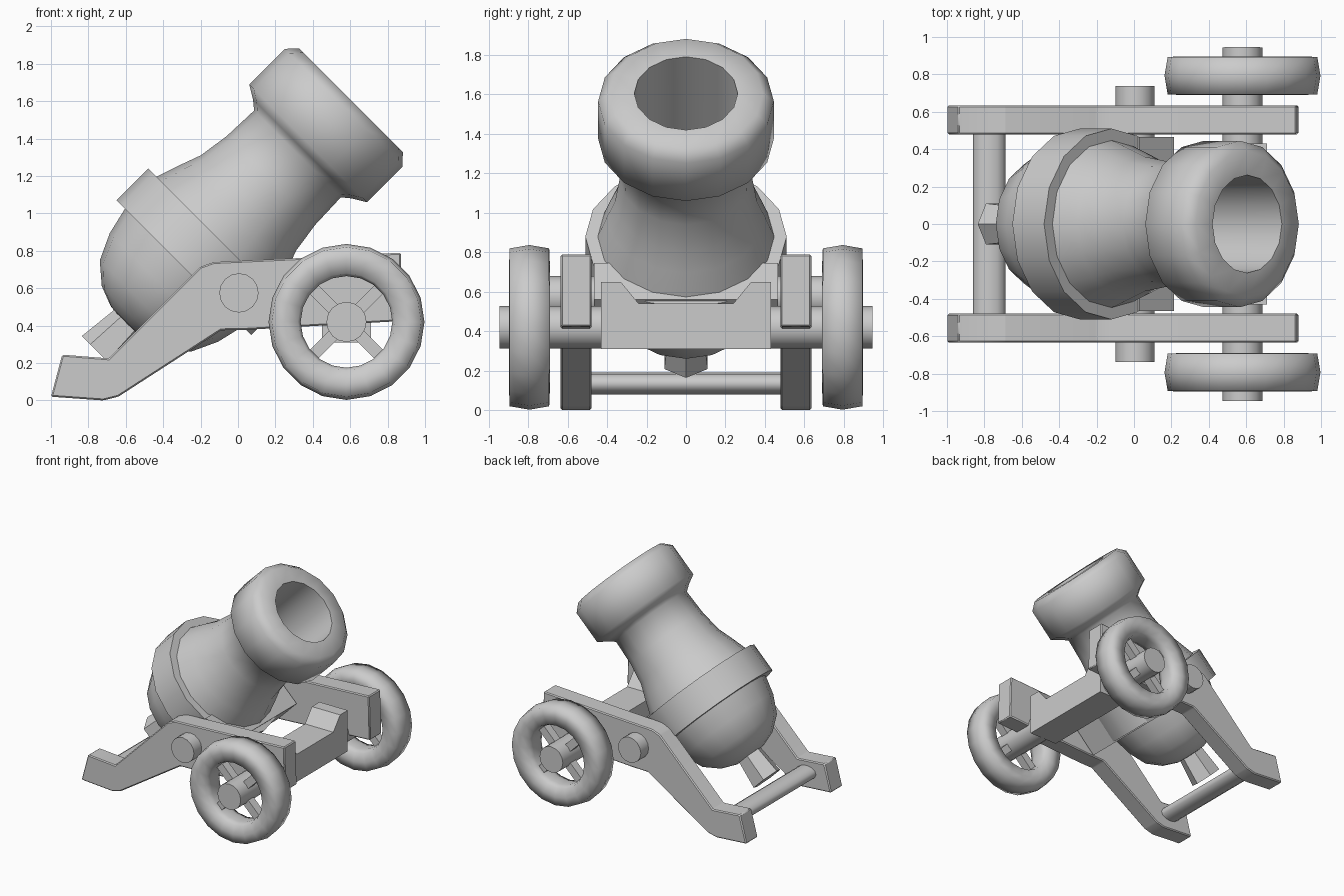
import bpy, bmesh, math
from mathutils import Matrix, Vector

if "Cube" in bpy.data.objects:
    bpy.data.objects.remove(bpy.data.objects["Cube"])

iron = bpy.data.materials.new("plain grey")
iron.diffuse_color = (0.6, 0.6, 0.6, 1)
iron.use_nodes = True
iron.node_tree.nodes["Principled BSDF"].inputs["Base Color"].default_value = iron.diffuse_color


def finish(name, bm, matrix=Matrix(), angle=180):
    bmesh.ops.remove_doubles(bm, verts=bm.verts, dist=1e-5)
    bmesh.ops.recalc_face_normals(bm, faces=bm.faces)
    bm.transform(matrix)
    mesh = bpy.data.meshes.new(name)
    bm.to_mesh(mesh)
    bm.free()
    mesh.materials.append(iron)
    ob = bpy.data.objects.new(name, mesh)
    bpy.context.collection.objects.link(ob)
    bpy.ops.object.select_all(action='DESELECT')
    ob.select_set(True)
    bpy.context.view_layer.objects.active = ob
    bpy.ops.object.shade_smooth_by_angle(angle=math.radians(angle))
    return ob


def lathe(name, profile, sides, matrix, closed=False, angle=180):
    """Revolve (radius, height) points about local z."""
    bm = bmesh.new()
    rings = []
    for r, h in profile:
        rings.append([bm.verts.new((r * math.cos(a), r * math.sin(a), h))
                      for a in (2 * math.pi * i / sides for i in range(sides))]
                     if r > 0 else [bm.verts.new((0, 0, h))] * sides)
    pairs = list(zip(rings, rings[1:]))
    if closed:
        pairs.append((rings[-1], rings[0]))
    for a, b in pairs:
        for i in range(sides):
            j = (i + 1) % sides
            quad = list(dict.fromkeys((a[i], a[j], b[j], b[i])))
            bm.faces.new(quad)
    return finish(name, bm, matrix, angle)


def prism(name, outline, depth, axis, centre, bevel=0.0, angle=180):
    """Extrude an outline along x or y; outline is (y, z) or (x, z)."""
    bm = bmesh.new()
    vs = [bm.verts.new((u, 0, v) if axis == 'y' else (0, u, v)) for u, v in outline]
    face = bm.faces.new(vs)
    d = Vector((0, depth, 0)) if axis == 'y' else Vector((depth, 0, 0))
    new = bmesh.ops.extrude_face_region(bm, geom=[face])['geom']
    bmesh.ops.translate(bm, verts=[v for v in new if isinstance(v, bmesh.types.BMVert)], vec=d)
    if bevel:
        bmesh.ops.bevel(bm, geom=bm.edges[:], offset=bevel, segments=1, affect='EDGES')
    return finish(name, bm, Matrix.Translation(Vector(centre) - d / 2), angle)


def cross_rod(name, x, z, rx, rz, half, sides=16):
    """Capped rod running across the carriage."""
    m = (Matrix.Translation((x, 0, z)) @ Matrix.Diagonal((rx, 1, rz, 1))
         @ Matrix.Rotation(math.pi / 2, 4, 'X'))
    return lathe(name, [(0, -half), (1, -half), (1, half), (0, half)], sides, m, angle=60)


# Barrel, tilted 45 degrees, with hollow bore
tilt = Matrix.Translation((0, 0, 1)) @ Matrix.Rotation(math.pi / 4, 4, 'Y')
lathe("barrel", [
    (0, -0.845), (0.13, -0.832), (0.24, -0.79), (0.345, -0.70), (0.41, -0.56),
    (0.445, -0.41), (0.51, -0.41), (0.51, -0.17), (0.447, -0.17), (0.40, -0.03),
    (0.36, 0.08), (0.335, 0.25), (0.328, 0.45), (0.375, 0.488), (0.445, 0.53),
    (0.445, 0.80), (0.39, 0.856), (0.262, 0.856), (0.255, 0.20), (0, 0.20)],
    16, tilt, angle=60)
lathe("breech_knob", [(0, -1.055), (0.127, -1.055), (0.1, -0.80), (0, -0.80)], 6, tilt, angle=50)

# Trunnions and their diamond block
cross_rod("trunnions", 0.005, 0.575, 0.105, 0.105, 0.737)
prism("trunnion_block", [(0.03, 0.375), (0.215, 0.56), (0.03, 0.745), (-0.155, 0.56)],
      0.93, 'y', (0, 0, 0), angle=30)

# Carriage cheeks
cheek = [(-1.0, 0.02), (-0.72, 0.0), (-0.64, 0.02), (-0.09, 0.375), (0.05, 0.378),
         (0.88, 0.425), (0.87, 0.79), (0.3, 0.76), (-0.13, 0.74), (-0.2, 0.715),
         (-0.69, 0.225), (-0.94, 0.245)]
for side, label in ((-1, "front"), (1, "back")):
    prism(label + "_cheek", cheek, 0.155, 'y', (0, side * 0.557, 0), bevel=0.008, angle=35)

# Notched front transom, rear bar, axle
half = [(0.43, 0.31), (0.43, 0.65), (0.33, 0.65), (0.24, 0.54)]
prism("front_transom", half + [(-y, z) for y, z in reversed(half)], 0.26, 'x',
      (0.58, 0, 0), angle=40)
cross_rod("rear_bar", -0.775, 0.135, 0.087, 0.055, 0.49, 12)
cross_rod("axle", 0.58, 0.42, 0.107, 0.107, 0.945)

# Wheels with four diagonal spokes
rim = [(0.417, 0), (0.40, 0.1), (0.33, 0.103), (0.26, 0.09), (0.245, 0.04),
       (0.245, -0.04), (0.26, -0.09), (0.33, -0.103), (0.40, -0.1)]
for side, label in ((-1, "front"), (1, "back")):
    hub = Matrix.Translation((0.58, side * 0.793, 0.42))
    lathe(label + "_wheel_rim", rim, 20, hub @ Matrix.Rotation(math.pi / 2, 4, 'X'), closed=True)
    bm = bmesh.new()
    for k in range(2):
        turn = Matrix.Rotation(math.pi / 4 + k * math.pi / 2, 4, 'Y')
        bmesh.ops.create_cube(bm, size=1, matrix=turn @ Matrix.Diagonal((0.54, 0.07, 0.065, 1)))
    finish(label + "_wheel_spokes", bm, hub, 30)
